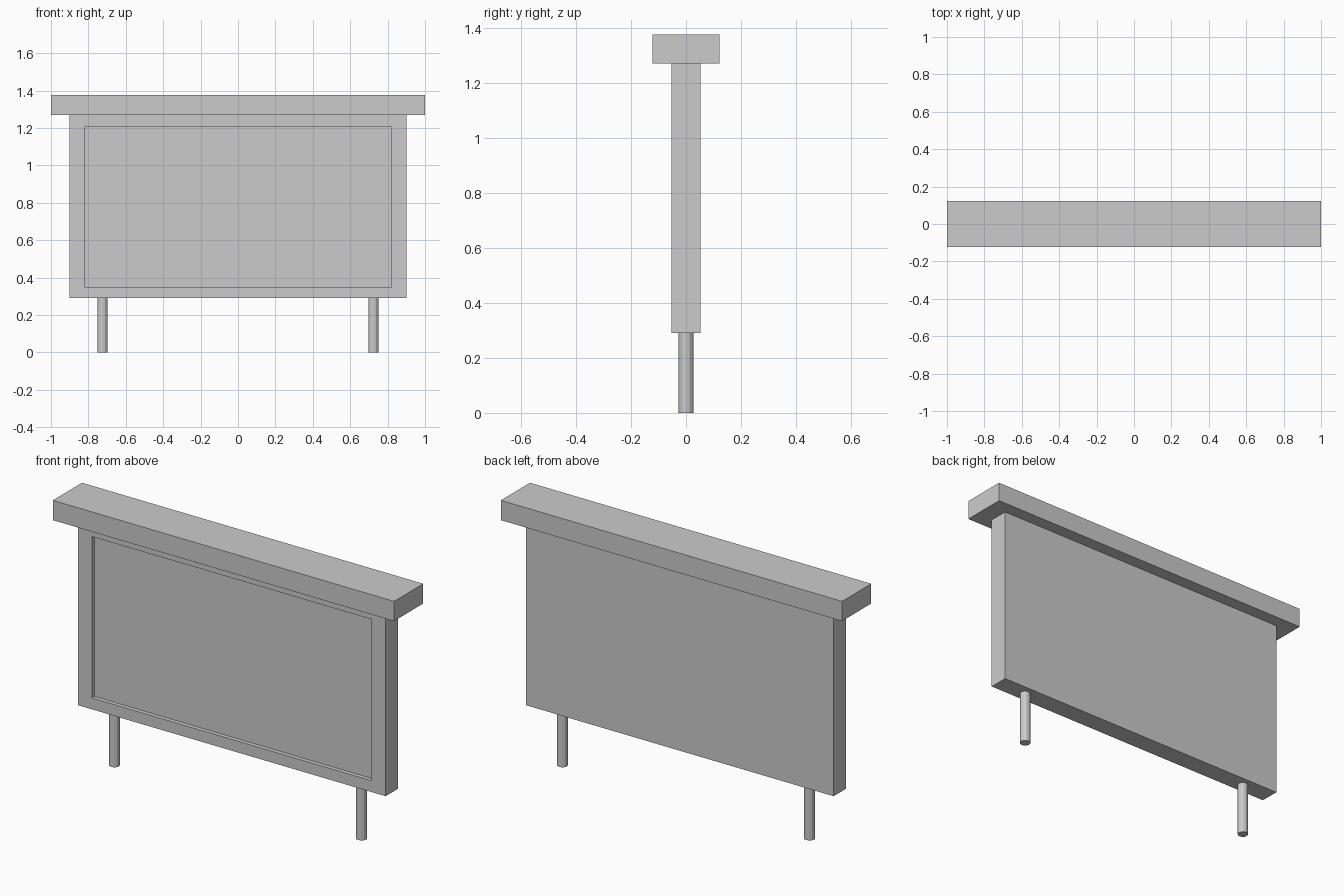
import bpy, bmesh

if "Cube" in bpy.data.objects:
    bpy.data.objects.remove(bpy.data.objects["Cube"])


def box(name, x, y, z0, z1):
    """Box centred on x = y = 0, with half sizes x and y."""
    bm = bmesh.new()
    bmesh.ops.create_cube(bm, size=1)
    for v in bm.verts:
        v.co = (v.co.x * 2 * x, v.co.y * 2 * y, z1 if v.co.z > 0 else z0)
    mesh = bpy.data.meshes.new(name)
    bm.to_mesh(mesh)
    bm.free()
    obj = bpy.data.objects.new(name, mesh)
    bpy.context.collection.objects.link(obj)
    return obj


# Sign board with a shallow recessed panel on the front
board = box("board", 0.902, 0.053, 0.29, 1.27)
bm = bmesh.new()
bm.from_mesh(board.data)
bm.normal_update()
front = min(bm.faces, key=lambda f: f.calc_center_median().y)
bmesh.ops.inset_region(bm, faces=[front], thickness=0.05)
for v in front.verts:
    v.co.x = 0.82 if v.co.x > 0 else -0.82
    v.co.z = 1.205 if v.co.z > 0.78 else 0.35
panel = bmesh.ops.extrude_discrete_faces(bm, faces=[front])["faces"][0]
for v in panel.verts:
    v.co.y += 0.022
bm.to_mesh(board.data)
bm.free()

# Overhanging cap
box("top_cap", 1.0, 0.122, 1.27, 1.375)

# Two round posts
for side, x in (("left", -0.724), ("right", 0.724)):
    bpy.ops.mesh.primitive_cylinder_add(vertices=12, radius=0.027, depth=0.29,
                                        location=(x, 0, 0.145))
    bpy.context.object.name = side + "_post"
